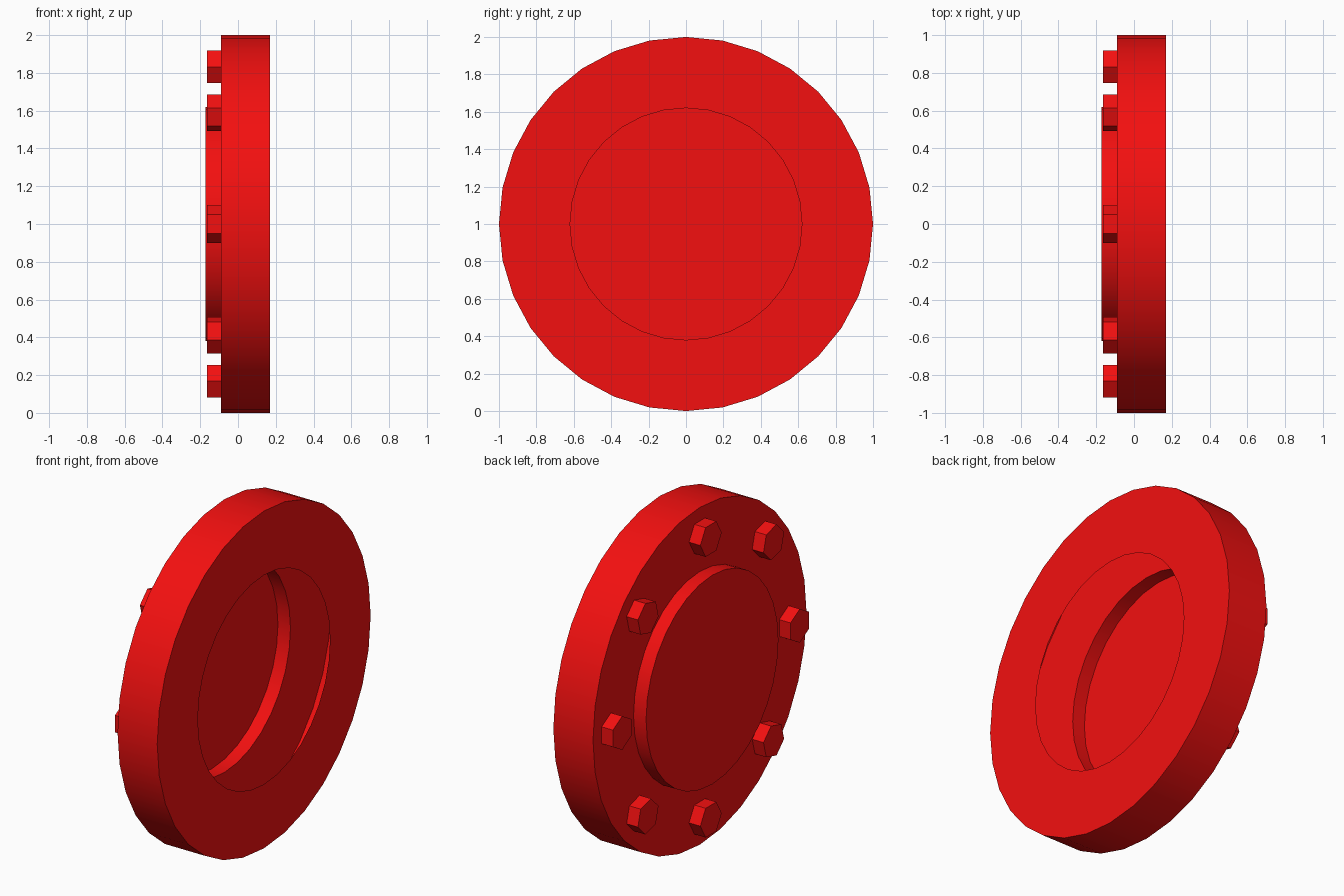
import bpy, bmesh, math

if "Cube" in bpy.data.objects:
    bpy.data.objects.remove(bpy.data.objects["Cube"])

red = bpy.data.materials.new("red_paint")
red.diffuse_color = (0.9, 0.005, 0.005, 1)
red.use_nodes = True
red.node_tree.nodes["Principled BSDF"].inputs["Base Color"].default_value = red.diffuse_color


def lathe(name, profile, sides, center=(0, 0), start=0.0, capped=False, smooth=True):
    """Revolve (x, radius) points about an x-parallel axis through center (y, z)."""
    bm = bmesh.new()
    rings = []
    for x, r in profile:
        rings.append([bm.verts.new((x,
                                    center[0] + r * math.cos(start + math.tau * j / sides),
                                    center[1] + r * math.sin(start + math.tau * j / sides)))
                      for j in range(sides)])
    for a, b in zip(rings, rings[1:]):
        for j in range(sides):
            k = (j + 1) % sides
            bm.faces.new((a[j], b[j], b[k], a[k]))
    if capped:
        bm.faces.new(rings[-1][::-1])
    mesh = bpy.data.meshes.new(name)
    bm.to_mesh(mesh)
    bm.free()
    mesh.materials.append(red)
    obj = bpy.data.objects.new(name, mesh)
    bpy.context.collection.objects.link(obj)
    if smooth:
        mesh.shade_smooth()
        mesh.set_sharp_from_angle(angle=math.radians(30))
    return obj


# Hollow flange shell: front ring, rim and back ring, with no inner wall
lathe("flange", [(0.17, 0.62), (0.17, 1.0), (-0.09, 1.0), (-0.09, 0.62)], 32, (0, 1))

# Raised round cover on the back, open towards the flange
lathe("back_cover", [(-0.09, 0.62), (-0.172, 0.62)], 32, (0, 1), capped=True)

# Eight hex bolt heads, each with corners pointing along the bolt circle
for i in range(8):
    a = math.tau * i / 8
    lathe(f"bolt_head_{i + 1}", [(-0.09, 0.1), (-0.164, 0.1)], 6,
          (0.832 * math.cos(a), 1 + 0.832 * math.sin(a)),
          start=a + math.pi / 2, capped=True, smooth=False)
